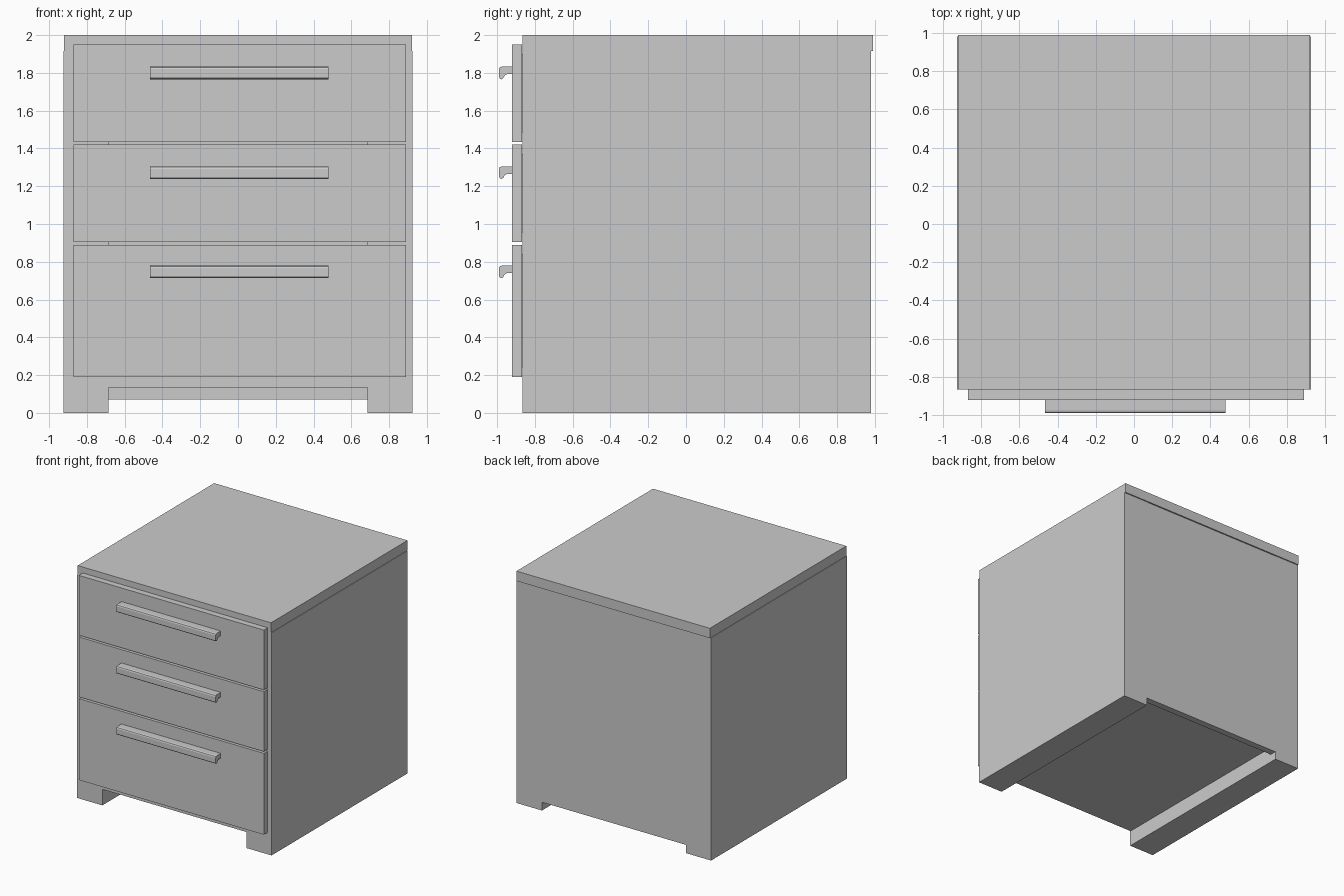
import bpy

if "Cube" in bpy.data.objects:
    bpy.data.objects.remove(bpy.data.objects["Cube"])

FRONT, BACK = -0.865, 0.98


def mesh_object(name, verts, faces):
    mesh = bpy.data.meshes.new(name)
    mesh.from_pydata(verts, [], faces)
    mesh.update()
    obj = bpy.data.objects.new(name, mesh)
    bpy.context.collection.objects.link(obj)
    return obj


def extrude_x(name, profile, x0, x1):
    """Sweep a closed (y, z) profile along x."""
    n = len(profile)
    verts = [(x, y, z) for x in (x0, x1) for y, z in profile]
    faces = [(i, i + n, (i + 1) % n + n, (i + 1) % n) for i in range(n)]
    faces += [tuple(range(n)), tuple(reversed(range(n, 2 * n)))]
    return mesh_object(name, verts, faces)


def box(name, x, y, z):
    # counter-clockwise seen from -x is (y falling, z level) first
    return extrude_x(name, [(y[1], z[0]), (y[0], z[0]), (y[0], z[1]), (y[1], z[1])][::-1], *x)


# Carcass
side = box("side_panels", (0.685, 0.925), (FRONT, BACK), (0, 1.915))
mirror = side.modifiers.new("mirror", 'MIRROR')
mirror.use_axis[0] = True
box("top_panel", (-0.92, 0.92), (FRONT, 0.99), (1.915, 2.0))
box("back_panel", (-0.685, 0.685), (0.92, BACK - 0.002), (0.07, 1.915))
box("bottom_panel", (-0.685, 0.685), (FRONT + 0.005, 0.92), (0.135, 0.2))

# Hooked pull profile, relative to the drawer face and the top of the pull
PULL = [(0, 0), (-0.055, 0), (-0.066, -0.004), (-0.07, -0.013), (-0.07, -0.055),
        (-0.065, -0.064), (-0.055, -0.067), (-0.047, -0.06), (-0.04, -0.047),
        (-0.028, -0.04), (0, -0.04)]

# Drawers: tray, front and pull
for level, z0, z1, pull_top in (("lower", 0.19, 0.89, 0.78),
                                ("middle", 0.905, 1.42, 1.305),
                                ("upper", 1.435, 1.95, 1.833)):
    box(level + "_drawer_front", (-0.87, 0.89), (-0.92, FRONT - 0.002), (z0, z1))
    box(level + "_drawer_tray", (-0.66, 0.66), (FRONT - 0.002, 0.88), (z0 + 0.05, z1 - 0.05))
    profile = [(-0.92 + y, pull_top + z) for y, z in PULL]
    extrude_x(level + "_drawer_pull", profile, -0.465, 0.48)

# Consistent outward normals
import bmesh
for obj in bpy.context.collection.objects:
    bm = bmesh.new()
    bm.from_mesh(obj.data)
    bmesh.ops.recalc_face_normals(bm, faces=bm.faces)
    bm.to_mesh(obj.data)
    bm.free()
